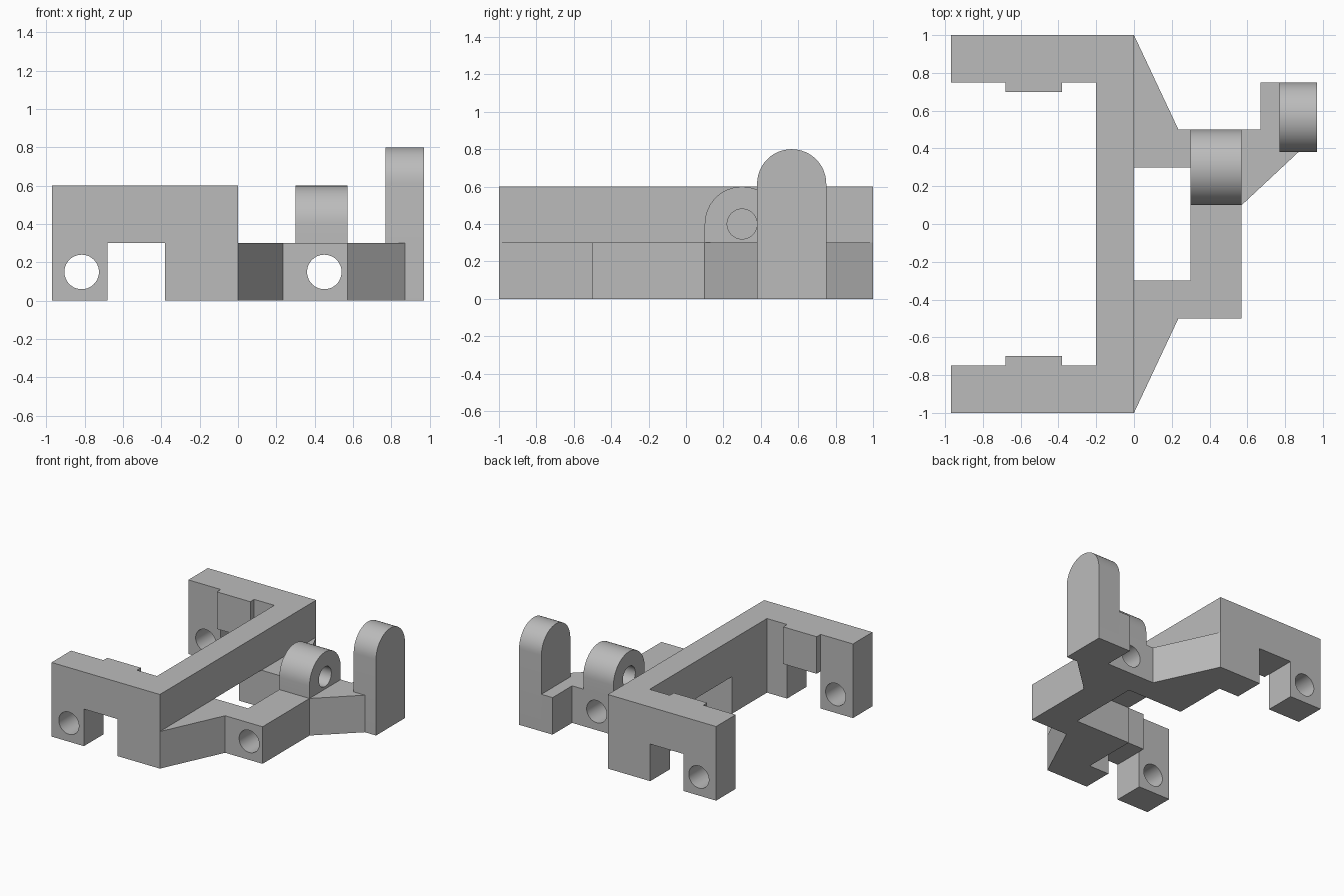
import bpy, bmesh, math
from mathutils import Vector

cube = bpy.data.objects.get("Cube")
if cube:
    bpy.data.objects.remove(cube, do_unlink=True)

grey = bpy.data.materials.new("plain grey")
grey.use_nodes = True
grey.diffuse_color = (0.5, 0.5, 0.5, 1)
grey.node_tree.nodes["Principled BSDF"].inputs["Base Color"].default_value = (0.5, 0.5, 0.5, 1)


def prism(name, points, lo, hi, axis="z"):
    """Extrude a profile from lo to hi along z (x, y points) or x (y, z points)."""
    bm = bmesh.new()
    place = (lambda a, b: (a, b, lo)) if axis == "z" else (lambda a, b: (lo, a, b))
    face = bm.faces.new([bm.verts.new(place(a, b)) for a, b in points])
    new = bmesh.ops.extrude_face_region(bm, geom=[face])["geom"]
    step = Vector((0, 0, hi - lo)) if axis == "z" else Vector((hi - lo, 0, 0))
    bmesh.ops.translate(bm, vec=step, verts=[v for v in new if isinstance(v, bmesh.types.BMVert)])
    bmesh.ops.recalc_face_normals(bm, faces=bm.faces)
    mesh = bpy.data.meshes.new(name)
    bm.to_mesh(mesh)
    bm.free()
    mesh.materials.append(grey)
    obj = bpy.data.objects.new(name, mesh)
    bpy.context.collection.objects.link(obj)
    return obj


def box(name, x0, x1, y0, y1, z0, z1):
    return prism(name, [(x0, y0), (x1, y0), (x1, y1), (x0, y1)], z0, z1)


def rod(name, centre, radius, length, along):
    rot = (math.pi / 2, 0, 0) if along == "y" else (0, math.pi / 2, 0)
    bpy.ops.mesh.primitive_cylinder_add(vertices=48, radius=radius, depth=length,
                                        location=centre, rotation=rot)
    obj = bpy.context.object
    obj.name = name
    obj.data.materials.append(grey)
    return obj


def select(obj):
    bpy.ops.object.select_all(action="DESELECT")
    obj.select_set(True)
    bpy.context.view_layer.objects.active = obj


def cut(obj, *cutters):
    for cutter in cutters:
        cutter.hide_render = True
        mod = obj.modifiers.new("cut", "BOOLEAN")
        mod.operation, mod.solver, mod.object = "DIFFERENCE", "EXACT", cutter
        select(obj)
        bpy.ops.object.modifier_apply(modifier=mod.name)
        bpy.data.objects.remove(cutter, do_unlink=True)


def arch(y0, y1, z0, top):
    """Upright profile with a half-round top."""
    r, mid = (y1 - y0) / 2, (y0 + y1) / 2
    curve = [(mid + r * math.cos(math.pi * i / 24), top - r + r * math.sin(math.pi * i / 24))
             for i in range(25)]
    return [(y0, z0), (y1, z0)] + curve


# Three-sided frame, with arm notches, arm bores and an opening under the crossbar
frame = prism("frame", [(-0.97, -1), (0, -1), (0, 1), (-0.97, 1), (-0.97, 0.75),
                        (-0.2, 0.75), (-0.2, -0.75), (-0.97, -0.75)], 0, 0.6)
cut(frame,
    box("notch_cutter", -0.68, -0.38, -1.2, 1.2, -0.2, 0.3),
    box("opening_cutter", -0.3, 0.1, -0.3, 0.3, -0.2, 0.3),
    rod("arm_bore_cutter", (-0.815, 0, 0.15), 0.09, 2.4, "y"))

# Pads on the inner faces of the arms
left_pad = box("back_arm_pad", -0.68, -0.38, 0.7, 0.75, 0.3, 0.6)
right_pad = box("front_arm_pad", -0.68, -0.38, -0.75, -0.7, 0.3, 0.6)

# Low base plate with tapered shoulders and a bore through its outer bar
plate = prism("base_plate", [(0, -1), (0.235, -0.5), (0.57, -0.5), (0.57, 0.1), (0.87, 0.38),
                             (0.77, 0.38), (0.77, 0.75), (0.67, 0.75), (0.67, 0.5),
                             (0.235, 0.5), (0, 1), (0, 0.3), (0.3, 0.3), (0.3, -0.3),
                             (0, -0.3)], 0, 0.3)
cut(plate, rod("plate_bore_cutter", (0.45, 0, 0.15), 0.09, 1.2, "y"))

# Rounded lug with a cross hole
lug = prism("lug", arch(0.1, 0.5, 0.3, 0.6), 0.3, 0.57, "x")
cut(lug, rod("lug_bore_cutter", (0.43, 0.3, 0.4), 0.08, 0.6, "x"))

# Tall rounded post
post = prism("post", arch(0.38, 0.75, 0, 0.8), 0.77, 0.97, "x")

for part in (frame, plate, lug, post):
    select(part)
    bpy.ops.object.shade_smooth_by_angle(angle=math.radians(30))
